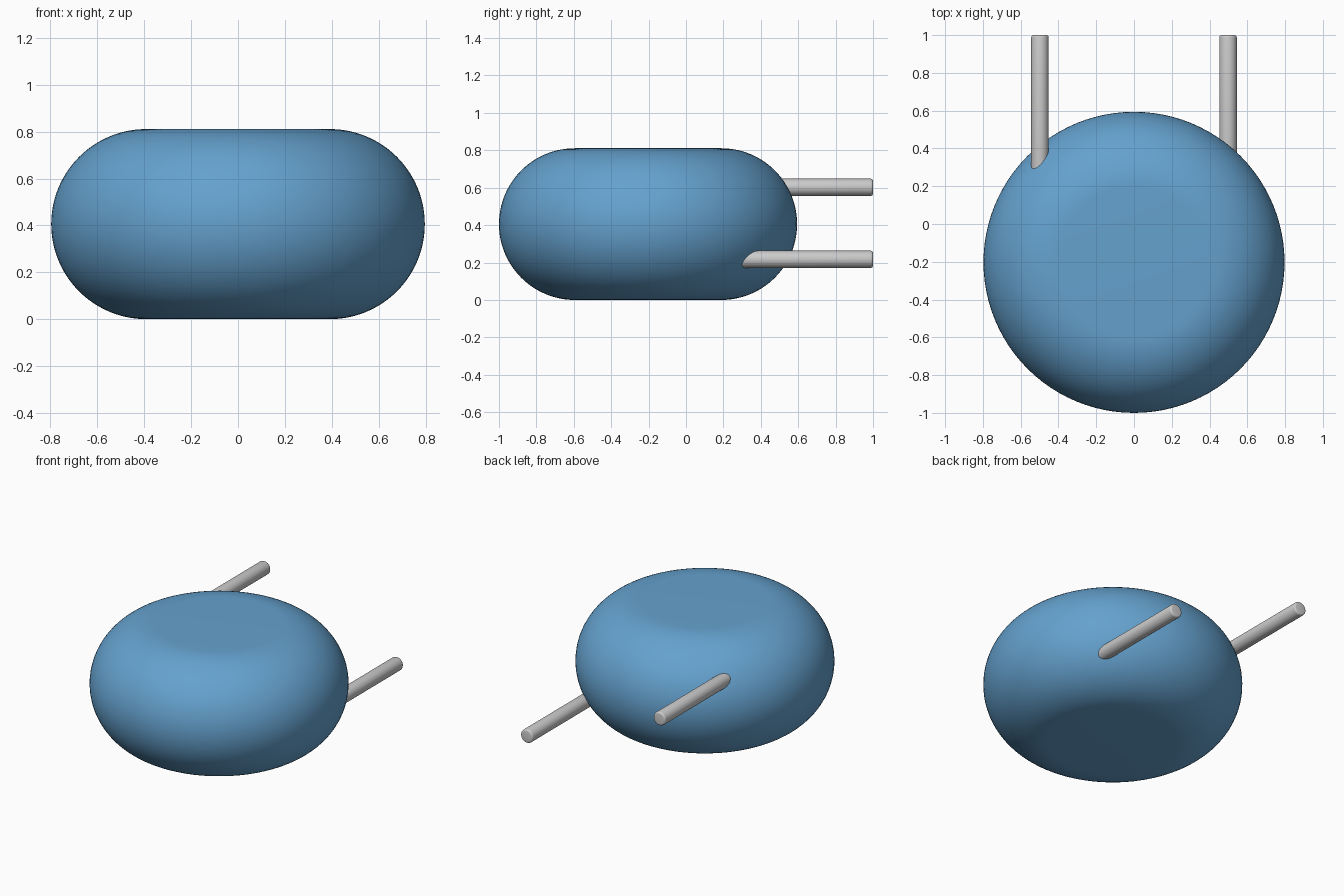
import bpy, bmesh, math
from mathutils import Matrix, Vector

if "Cube" in bpy.data.objects:
    bpy.data.objects.remove(bpy.data.objects["Cube"])


def lathe(name, profile, steps, matrix, color=None):
    """Spin an (r, z) profile around z, then place it with a matrix."""
    bm = bmesh.new()
    verts = [bm.verts.new((r, 0, z)) for r, z in profile]
    edges = [bm.edges.new(p) for p in zip(verts, verts[1:])]
    bmesh.ops.spin(bm, geom=verts + edges, cent=(0, 0, 0), axis=(0, 0, 1),
                   angle=2 * math.pi, steps=steps, use_duplicate=False)
    bmesh.ops.remove_doubles(bm, verts=bm.verts, dist=1e-5)
    bmesh.ops.recalc_face_normals(bm, faces=bm.faces)
    bm.transform(matrix)
    mesh = bpy.data.meshes.new(name)
    bm.to_mesh(mesh)
    bm.free()
    obj = bpy.data.objects.new(name, mesh)
    bpy.context.collection.objects.link(obj)
    if color:
        mat = bpy.data.materials.new(name + "_paint")
        mat.diffuse_color = color
        mat.use_nodes = True
        mat.node_tree.nodes["Principled BSDF"].inputs["Base Color"].default_value = mat.diffuse_color
        mesh.materials.append(mat)
    bpy.ops.object.select_all(action='DESELECT')
    obj.select_set(True)
    bpy.context.view_layer.objects.active = obj
    bpy.ops.object.shade_smooth_by_angle(angle=math.radians(35))
    return obj


def rounded_disc(radius, height, corner, n):
    """Profile of a cylinder with rounded rims, from bottom to top."""
    pts = [(0, 0)]
    for base, cz in ((-90, corner), (0, height - corner)):
        for i in range(n + 1):
            a = math.radians(base + 90 * i / n)
            pts.append((radius - corner + corner * math.cos(a),
                        cz + corner * math.sin(a)))
    return pts + [(0, height)]


# Fully rounded puck body
R, H = 0.797, 0.811
lathe("body", rounded_disc(R, H, H / 2, 24), 96,
      Matrix.Translation((0, -1 + R, 0)), (0.13, 0.36, 0.62, 1))

# Two pins out of the back, one high on the left and one low on the right
START = 0.2
for name, x, z in (("upper_left_pin", -0.498, 0.602),
                   ("lower_right_pin", 0.498, 0.217)):
    place = Matrix.Translation((x, START, z)) @ Matrix.Rotation(-math.pi / 2, 4, 'X')
    lathe(name, rounded_disc(0.046, 1 - START, 0.012, 4), 32, place)
